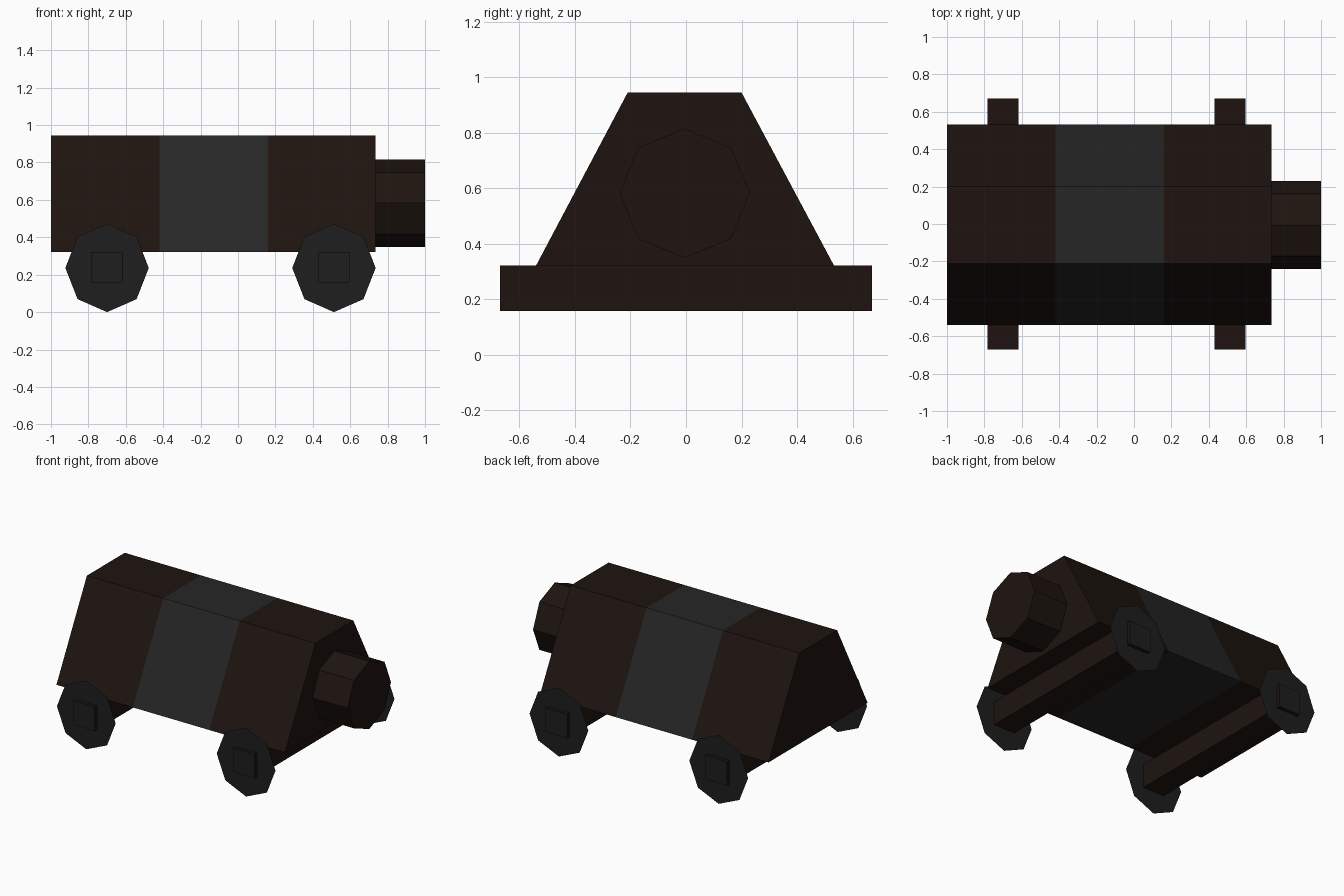
import bpy
import math

if "Cube" in bpy.data.objects:
    bpy.data.objects.remove(bpy.data.objects["Cube"])


def material(name, rgb):
    m = bpy.data.materials.new(name)
    m.diffuse_color = (*rgb, 1)
    m.use_nodes = True
    m.node_tree.nodes["Principled BSDF"].inputs["Base Color"].default_value = m.diffuse_color
    return m


brown = material("dark_brown", (0.013, 0.007, 0.005))
grey = material("charcoal", (0.019, 0.019, 0.019))
black = material("wheel_black", (0.013, 0.013, 0.013))


def add_mesh(name, verts, faces, mats):
    mesh = bpy.data.meshes.new(name)
    mesh.from_pydata(verts, [], faces)
    for m in mats:
        mesh.materials.append(m)
    obj = bpy.data.objects.new(name, mesh)
    bpy.context.collection.objects.link(obj)
    return obj


def octagon(rx, ry):
    return [(rx * math.sin(i * math.pi / 4), ry * math.cos(i * math.pi / 4)) for i in range(8)]


def prism_x(name, profile, stations, mats):
    """Loft a (y, z) profile along x; one material per section, capped at both ends."""
    n = len(profile)
    verts = [(x, y, z) for x in stations for y, z in profile]
    faces = [tuple(range(n)), tuple(reversed(range(len(verts) - n, len(verts))))]
    for s in range(len(stations) - 1):
        for i in range(n):
            a, b = s * n + i, s * n + (i + 1) % n
            faces.append((a, a + n, b + n, b))
    obj = add_mesh(name, verts, faces, list(dict.fromkeys(mats)))
    slots = list(dict.fromkeys(mats))
    for k, poly in enumerate(obj.data.polygons):
        section = 0 if k == 0 else len(mats) - 1 if k == 1 else (k - 2) // n
        poly.material_index = slots.index(mats[section])
    return obj


# Body with a grey middle band (profile runs clockwise seen from +x)
trapezoid = [(-0.54, 0.322), (-0.21, 0.945), (0.20, 0.945), (0.533, 0.322)]
prism_x("body", trapezoid, [-1, -0.42, 0.16, 0.735], [brown, grey, brown])

# Octagonal nose
nose = [(y - 0.005, z + 0.582) for y, z in octagon(0.235, 0.233)]
prism_x("nose", nose, [0.735, 1.0], [brown])

# Square axles with dark ends, and flat wheel discs
for label, x in (("rear", -0.70), ("front", 0.513)):
    bpy.ops.mesh.primitive_cube_add(size=1, location=(x, 0, 0.239))
    axle = bpy.context.object
    axle.name = label + "_axle"
    axle.scale = (0.164, 1.342, 0.164)
    axle.data.materials.append(brown)
    axle.data.materials.append(black)
    for poly in axle.data.polygons:
        poly.material_index = int(abs(poly.normal.y) > 0.5)
    for side, s in (("right", -1), ("left", 1)):
        ring = [(x + u, s * 0.645, 0.236 + v) for u, v in octagon(0.223, 0.236)]
        order = range(8) if s > 0 else reversed(range(8))
        add_mesh(f"{label}_{side}_wheel", ring, [tuple(order)], [black])
